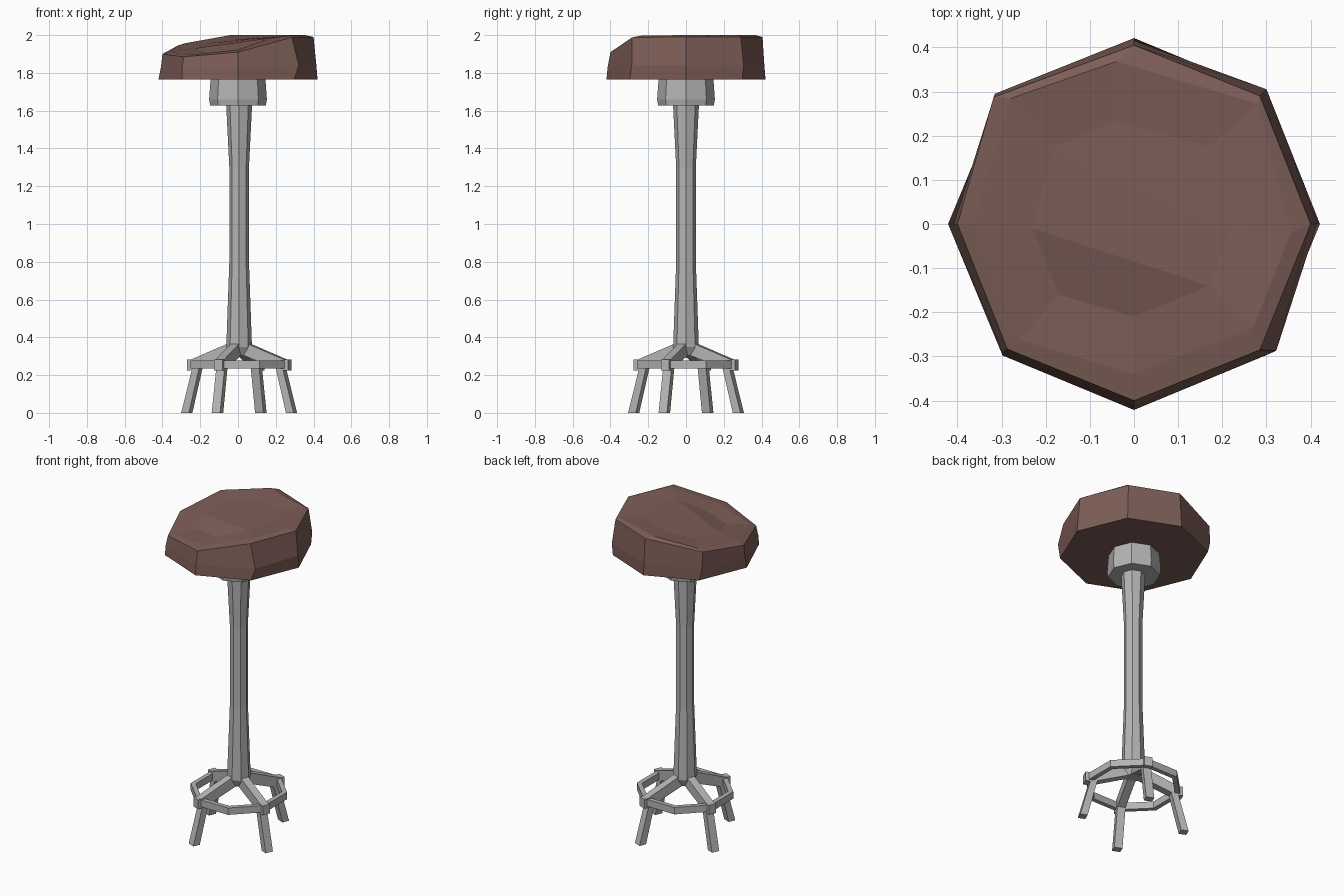
import bpy, bmesh, math
from mathutils import Matrix

if "Cube" in bpy.data.objects:
    bpy.data.objects.remove(bpy.data.objects["Cube"])


def material(name, rgb):
    m = bpy.data.materials.new(name)
    m.diffuse_color = (*rgb, 1)
    m.use_nodes = True
    m.node_tree.nodes["Principled BSDF"].inputs["Base Color"].default_value = m.diffuse_color
    return m


BROWN = material("brown leather", (0.205, 0.11, 0.095))
GREY = material("grey metal", (0.46, 0.46, 0.46))


def finish(name, bm, mat):
    bmesh.ops.recalc_face_normals(bm, faces=bm.faces)
    me = bpy.data.meshes.new(name)
    bm.to_mesh(me)
    bm.free()
    me.materials.append(mat)
    ob = bpy.data.objects.new(name, me)
    bpy.context.collection.objects.link(ob)
    return ob


def oct_ring(r, z, x=0.0, turn=0.0):
    return [(x + r * math.cos(math.radians(45 * i + turn)),
             r * math.sin(math.radians(45 * i + turn)), z) for i in range(8)]


def loft(name, rings, mat, top=None, loop=False):
    # skins a stack of eight-sided rings; top lists the cap faces
    bm = bmesh.new()
    vs = [[bm.verts.new(p) for p in ring] for ring in rings]
    pairs = list(zip(vs, vs[1:]))
    if loop:
        pairs.append((vs[-1], vs[0]))
    for a, b in pairs:
        for i in range(8):
            j = (i + 1) % 8
            bm.faces.new((a[i], a[j], b[j], b[i]))
    if not loop:
        bm.faces.new(vs[0])
        for f in (top or [range(8)]):
            bm.faces.new([vs[-1][i] for i in f])
    return finish(name, bm, mat)


# Seat: worn octagonal cushion, sagging to the front left (rings start at +x)
belly = [(.415, 0, 1.84), (.30, .305, 1.84), (0, .415, 1.84), (-.315, .295, 1.83),
         (-.408, 0, 1.83), (-.297, -.29, 1.825), (0, -.415, 1.83), (.322, -.287, 1.84)]
rim = [(.40, 0, 1.99), (.285, .29, 1.99), (0, .405, 1.99), (-.318, .287, 1.945),
       (-.40, 0, 1.90), (-.287, -.283, 1.885), (0, -.40, 1.91), (.285, -.285, 1.988)]
shoulder = [(.355, -.02, 2.0), (.28, .272, 2.0), (-.04, .368, 2.0), (-.28, .284, 1.957),
            (-.365, 0, 1.912), (-.26, -.262, 1.895), (0, -.34, 1.922), (.27, -.235, 1.997)]
middle = [(.22, -.015, 1.992), (.17, .175, 1.99), (-.04, .235, 1.975), (-.18, .175, 1.955),
          (-.23, -.01, 1.93), (-.17, -.16, 1.908), (0, -.21, 1.925), (.17, -.14, 1.985)]
loft("seat", [oct_ring(.421, 1.766), belly, rim, shoulder, middle], BROWN,
     top=[(0, 1, 2, 3), (0, 3, 4, 7), (4, 5, 6, 7)])

# Hub under the seat
loft("seat_hub", [oct_ring(.147, 1.628), oct_ring(.153, 1.66), oct_ring(.145, 1.77)], GREY)

# Flared pole
loft("pole", [oct_ring(r, z, .006) for r, z in
              ((.045, .305), (.068, .35), (.052, .8), (.052, 1.3), (.069, 1.64))], GREY)

# Octagonal foot ring
loft("foot_ring", [oct_ring(r, z, .006, 22.5) for r, z in
                   ((.25, .235), (.28, .235), (.28, .278), (.25, .278))], GREY, loop=True)

# Four bent legs: side profile (radius, height) extruded to width
PROFILE = [(.02, .37), (.06, .365), (.265, .283), (.29, .283), (.29, .225), (.262, .225),
           (.322, 0), (.278, 0), (.22, .235), (.10, .28), (.02, .31)]
W = .024
for k in range(4):
    bm = bmesh.new()
    a = [bm.verts.new((r, -W, z)) for r, z in PROFILE]
    b = [bm.verts.new((r, W, z)) for r, z in PROFILE]
    bm.faces.new(a)
    bm.faces.new(b)
    n = len(a)
    for i in range(n):
        j = (i + 1) % n
        bm.faces.new((a[i], a[j], b[j], b[i]))
    m = Matrix.Translation((.006, 0, 0)) @ Matrix.Rotation(math.radians(-22.5 + 90 * k), 4, 'Z')
    bmesh.ops.transform(bm, matrix=m, verts=bm.verts)
    finish("leg_%d" % (k + 1), bm, GREY)
